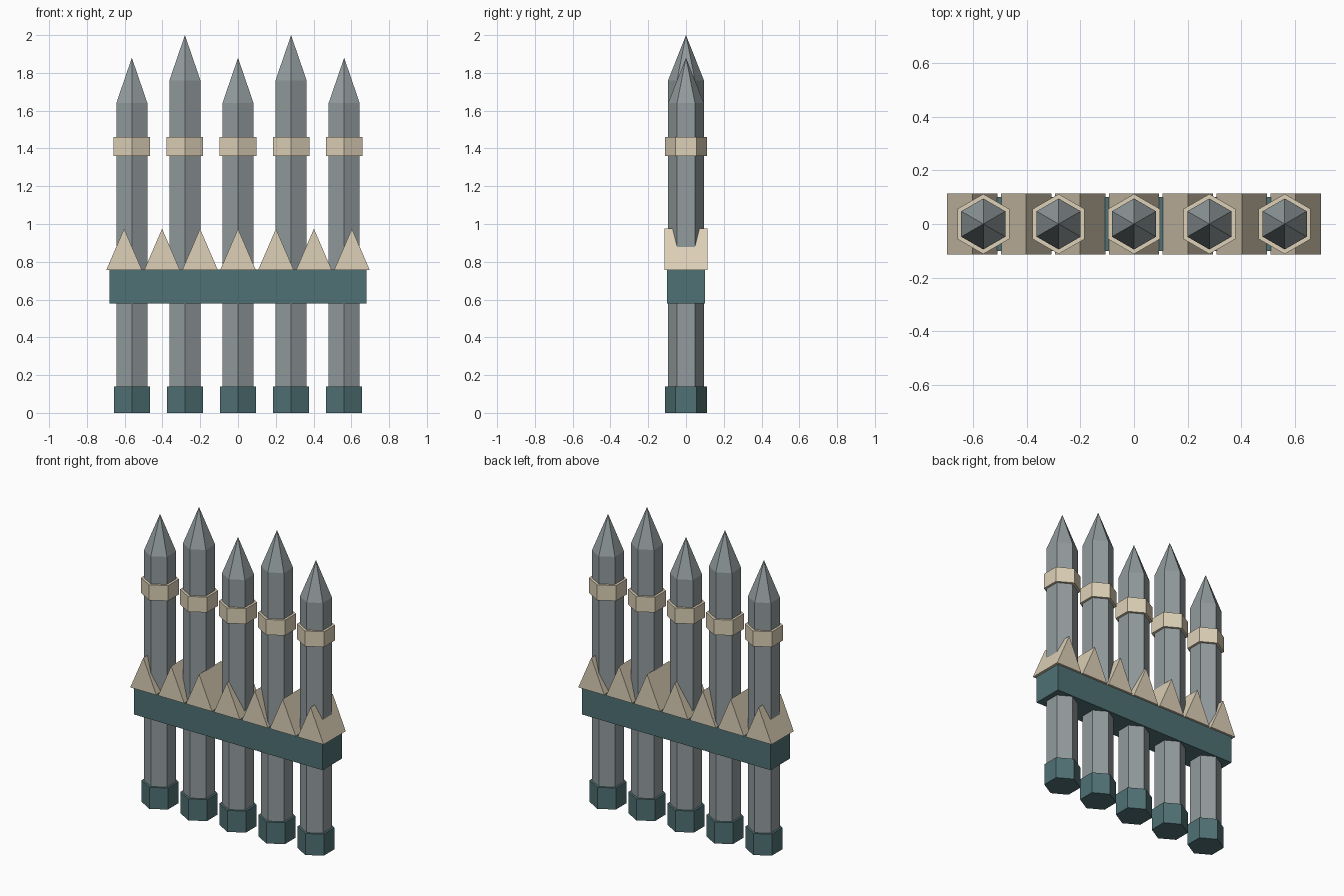
import bpy, bmesh
from math import sin, cos, pi

if "Cube" in bpy.data.objects:
    bpy.data.objects.remove(bpy.data.objects["Cube"])


def material(name, rgb):
    m = bpy.data.materials.new(name)
    m.diffuse_color = (*rgb, 1)
    m.use_nodes = True
    m.node_tree.nodes["Principled BSDF"].inputs["Base Color"].default_value = m.diffuse_color
    return m


GREY = material("slate_grey", (0.29, 0.33, 0.34))
TEAL = material("dark_teal", (0.08, 0.165, 0.175))
CREAM = material("cream", (0.72, 0.63, 0.47))


def finish(name, bm, mat):
    bmesh.ops.recalc_face_normals(bm, faces=bm.faces)
    mesh = bpy.data.meshes.new(name)
    bm.to_mesh(mesh)
    bm.free()
    mesh.materials.append(mat)
    ob = bpy.data.objects.new(name, mesh)
    bpy.context.collection.objects.link(ob)
    return ob


def hex_stack(name, x, profile, mat):
    """Six-sided solid through (radius, z) levels, corners facing +-y; radius 0 is a tip."""
    bm = bmesh.new()
    prev = None
    for r, z in profile:
        if r == 0:
            ring = [bm.verts.new((x, 0, z))] * 6
        else:
            ring = [bm.verts.new((x + r * sin(i * pi / 3), r * cos(i * pi / 3), z))
                    for i in range(6)]
        if prev is None:
            bm.faces.new(ring)
        else:
            for i in range(6):
                j = (i + 1) % 6
                quad = [prev[i], prev[j], ring[j], ring[i]]
                bm.faces.new(quad[:3] if r == 0 else quad)
        prev = ring
    if profile[-1][0] > 0:
        bm.faces.new(prev)
    return finish(name, bm, mat)


def extrude_y(name, outline, half_depth, mat):
    """Prism from an xz outline, centred on y = 0."""
    bm = bmesh.new()
    face = bm.faces.new([bm.verts.new((x, -half_depth, z)) for x, z in outline])
    ext = bmesh.ops.extrude_face_region(bm, geom=[face], use_keep_orig=True)
    moved = [v for v in ext["geom"] if isinstance(v, bmesh.types.BMVert)]
    bmesh.ops.translate(bm, verts=moved, vec=(0, 2 * half_depth, 0))
    return finish(name, bm, mat)


# Pointed posts with a foot and a collar; every second one is taller
for i in range(5):
    x = (i - 2) * 0.281
    top = 2.0 if i % 2 else 1.88
    hex_stack(f"post_{i + 1}", x, [(0.095, 0.01), (0.095, top - 0.24), (0, top)], GREY)
    hex_stack(f"foot_{i + 1}", x, [(0.11, 0), (0.11, 0.14)], TEAL)
    hex_stack(f"collar_{i + 1}", x, [(0.112, 1.36), (0.112, 1.46)], CREAM)

# Cross rail
extrude_y("rail", [(-0.68, 0.58), (0.68, 0.58), (0.68, 0.76), (-0.68, 0.76)], 0.1, TEAL)

# Row of triangular teeth on the rail
for i in range(7):
    x = (i - 3) * 0.201
    extrude_y(f"tooth_{i + 1}", [(x - 0.094, 0.757), (x + 0.094, 0.757), (x, 0.975)],
              0.114, CREAM)
